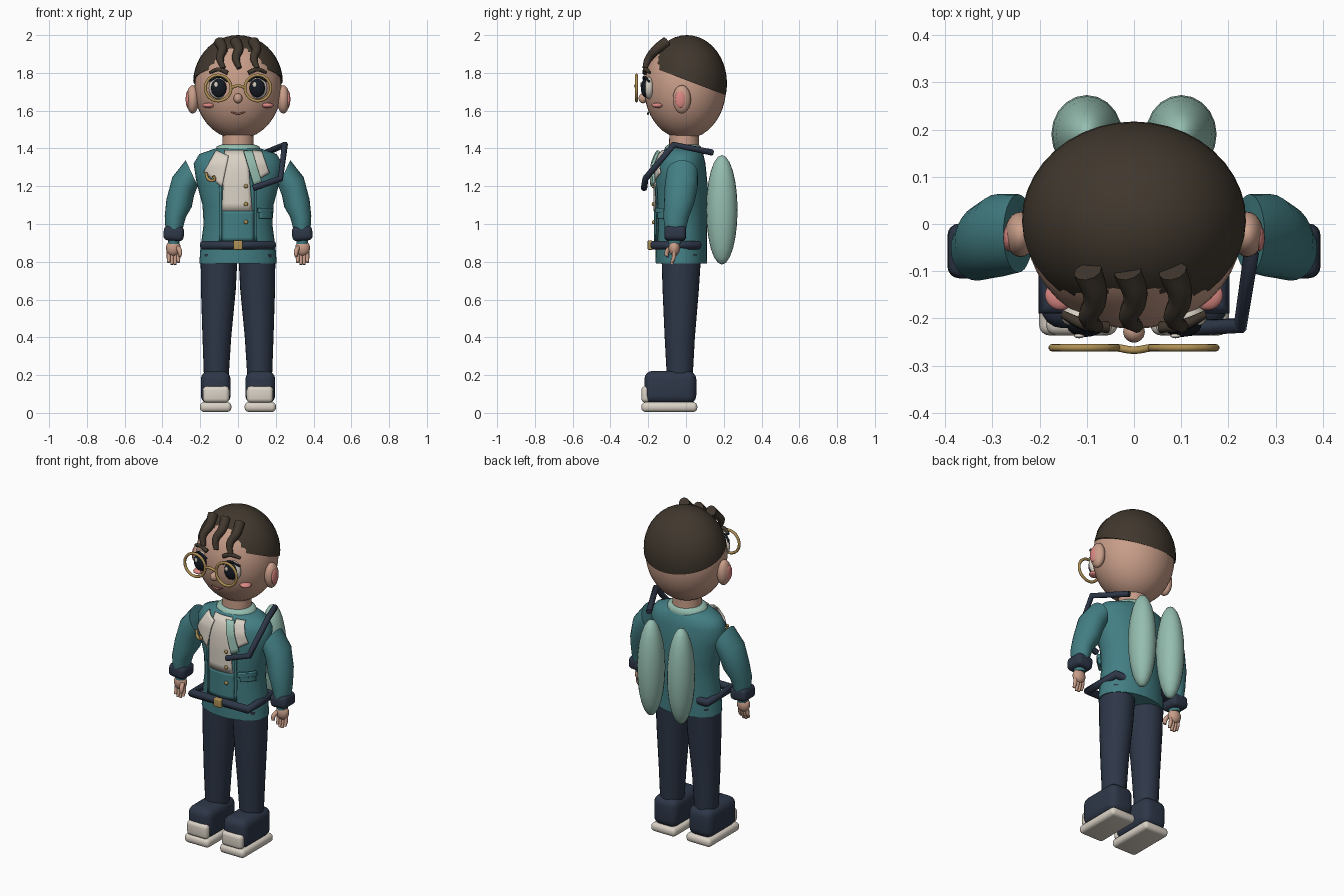
import bpy, bmesh
from math import sin, cos, pi, radians, sqrt
from mathutils import Vector

cube = bpy.data.objects.get("Cube")
if cube:
    bpy.data.objects.remove(cube)


def material(name, rgb):
    m = bpy.data.materials.new(name)
    m.use_nodes = True
    m.diffuse_color = (*rgb, 1)
    m.node_tree.nodes["Principled BSDF"].inputs["Base Color"].default_value = (*rgb, 1)
    return m


SKIN = material("skin", (.58, .34, .25))
TEAL = material("teal_cloth", (.055, .21, .23))
NAVY = material("navy_cloth", (.027, .038, .065))
HAIR = material("dark_brown_hair", (.052, .039, .027))
MINT = material("mint", (.30, .51, .43))
CREAM = material("cream", (.70, .64, .56))
GOLD = material("gold", (.43, .28, .09))
PINK = material("pink", (.72, .25, .23))
BLACK = material("eye_black", (.008, .011, .017))
LIPS = material("lips", (.48, .18, .15))


def finish(bm, name, mat, angle=50):
    bmesh.ops.recalc_face_normals(bm, faces=bm.faces)
    me = bpy.data.meshes.new(name)
    bm.to_mesh(me)
    bm.free()
    me.materials.append(mat)
    ob = bpy.data.objects.new(name, me)
    bpy.context.collection.objects.link(ob)
    bpy.ops.object.select_all(action='DESELECT')
    ob.select_set(True)
    bpy.context.view_layer.objects.active = ob
    bpy.ops.object.shade_smooth_by_angle(angle=radians(angle))
    return ob


def ball(name, mat, loc, size, rot=(0, 0, 0), seg=24, cut=None):
    bm = bmesh.new()
    bmesh.ops.create_uvsphere(bm, u_segments=seg, v_segments=seg // 2 + 2, radius=1)
    bmesh.ops.scale(bm, vec=size, verts=bm.verts)
    if cut:  # keep only the part above a plane
        geom = bm.verts[:] + bm.edges[:] + bm.faces[:]
        res = bmesh.ops.bisect_plane(bm, geom=geom, plane_co=cut[0], plane_no=cut[1], clear_inner=True)
        rim = [e for e in res["geom_cut"] if isinstance(e, bmesh.types.BMEdge)]
        bmesh.ops.edgeloop_fill(bm, edges=rim)
    ob = finish(bm, name, mat)
    ob.location, ob.rotation_euler = loc, rot
    return ob


def box(name, mat, loc, size, bevel=.01, rot=(0, 0, 0)):
    bm = bmesh.new()
    bmesh.ops.create_cube(bm, size=1)
    bmesh.ops.scale(bm, vec=size, verts=bm.verts)
    bmesh.ops.bevel(bm, geom=bm.edges[:], offset=bevel, segments=4, profile=.5, affect='EDGES')
    ob = finish(bm, name, mat)
    ob.location, ob.rotation_euler = loc, rot
    return ob


def loft(name, mat, rings, side=1, n=28):
    """Skin elliptical rings: (x, y, z, half width, half depth, tilt degrees)."""
    bm = bmesh.new()
    loops = []
    for x, y, z, rx, ry, tilt in rings:
        a = radians(tilt)
        loops.append([bm.verts.new((side * (x + cos(t) * rx * cos(a)), y + sin(t) * ry,
                                    z + cos(t) * rx * sin(a)))
                      for t in (2 * pi * i / n for i in range(n))])
    for lo, hi in zip(loops, loops[1:]):
        for i in range(n):
            j = (i + 1) % n
            bm.faces.new((lo[i], lo[j], hi[j], hi[i]))
    bm.faces.new(loops[0])
    bm.faces.new(loops[-1])
    return finish(bm, name, mat)


def tube(name, mat, pts, r, radii=None, cyclic=False, poly=False, res=3):
    cu = bpy.data.curves.new(name, 'CURVE')
    cu.dimensions, cu.bevel_depth, cu.bevel_resolution = '3D', r, res
    cu.use_fill_caps = True
    sp = cu.splines.new('POLY' if poly else 'BEZIER')
    store = sp.points if poly else sp.bezier_points
    store.add(len(pts) - 1)
    for i, (p, co) in enumerate(zip(store, pts)):
        p.co = (*co, 1) if poly else co
        p.radius = radii[i] if radii else 1
        if not poly:
            p.handle_left_type = p.handle_right_type = 'AUTO'
    sp.use_cyclic_u = cyclic
    cu.materials.append(mat)
    ob = bpy.data.objects.new(name, cu)
    bpy.context.collection.objects.link(ob)
    return ob


# Jacket body
TORSO = [(0, -.025, .79, .205, .135, 0), (0, -.025, .86, .20, .137, 0), (0, -.025, 1.0, .182, .137, 0),
         (0, -.025, 1.1, .188, .138, 0), (0, -.025, 1.22, .22, .138, 0), (0, -.025, 1.32, .235, .128, 0),
         (0, -.02, 1.37, .205, .112, 0), (0, -.02, 1.40, .12, .092, 0)]
loft("jacket", TEAL, TORSO)


def chest(x, z):
    """Front depth of the jacket at x, z."""
    for a, b in zip(TORSO, TORSO[1:]):
        if z <= b[2] or b is TORSO[-1]:
            f = min(1, max(0, (z - a[2]) / (b[2] - a[2])))
            y, rx, ry = (a[k] + f * (b[k] - a[k]) for k in (1, 3, 4))
            return y - ry * sqrt(max(0, 1 - (x / rx) ** 2))


def patch(name, mat, corners, lift, thick=.008, n=8):
    """Four-cornered cloth panel draped on the chest."""
    a, b, c, d = (Vector(p) for p in corners)
    bm = bmesh.new()
    grid = []
    for i in range(n + 1):
        row = []
        for j in range(n + 1):
            p = a.lerp(b, j / n).lerp(d.lerp(c, j / n), i / n)
            row.append(bm.verts.new((p.x, chest(p.x, p.y) - lift, p.y)))
        grid.append(row)
    for i in range(n):
        for j in range(n):
            bm.faces.new((grid[i][j], grid[i][j + 1], grid[i + 1][j + 1], grid[i + 1][j]))
    ob = finish(bm, name, mat)
    mod = ob.modifiers.new("thickness", 'SOLIDIFY')
    mod.thickness, mod.offset = thick, 0
    return ob


# Shirt, lapels, scarf end and jacket details
patch("shirt_front", CREAM, [(-.085, 1.07), (.075, 1.07), (.05, 1.39), (-.07, 1.39)], .006)
patch("lapel_right", CREAM, [(-.18, 1.275), (-.085, 1.195), (-.05, 1.36), (-.115, 1.39)], .022)
patch("lapel_left", CREAM, [(.10, 1.23), (.165, 1.27), (.125, 1.385), (.075, 1.39)], .018)
patch("scarf_end", MINT, [(.085, 1.20), (.125, 1.22), (.075, 1.385), (.03, 1.385)], .03, .014)
for x in (-.092, .092):
    patch("jacket_edge", TEAL, [(x - .007, .91), (x + .007, .91), (x + .007, 1.2), (x - .007, 1.2)], .009)
patch("waistcoat", TEAL, [(-.085, .91), (.085, .91), (.085, 1.072), (-.085, 1.072)], .004)
patch("pocket", TEAL, [(.115, 1.03), (.175, 1.03), (.175, 1.065), (.115, 1.065)], .014, .016)
patch("pocket_flap", TEAL, [(.108, 1.06), (.18, 1.06), (.18, 1.085), (.108, 1.085)], .02, .018)
for z in (1.01, 1.105, 1.2):
    ball("button", GOLD, (.042, chest(.042, z) - .014, z), (.011, .008, .011), seg=16)
tube("brooch", GOLD, [(-.17, -.155, 1.27), (-.155, -.165, 1.235), (-.125, -.175, 1.235), (-.13, -.178, 1.255)], .008)

# Belt
tube("belt", NAVY, [(-.185, -.172, .888), (.185, -.172, .888), (.185, .065, .888), (-.185, .065, .888)],
     .024, cyclic=True, poly=True)
box("buckle", GOLD, (0, -.19, .888), (.05, .026, .05), .006)

# Neck and scarf collar
loft("neck", SKIN, [(0, -.01, 1.36, .085, .08, 0), (0, -.01, 1.50, .08, .078, 0)])
loft("collar", MINT, [(0, -.015, 1.375, .12, .098, 0), (0, -.015, 1.39, .122, .1, 0),
                      (0, -.015, 1.41, .112, .094, 0), (0, -.015, 1.42, .09, .08, 0)])

# Shoulder strap
tube("shoulder_strap", NAVY, [(.08, -.222, 1.19), (.225, -.215, 1.24), (.248, -.065, 1.42), (.15, .14, 1.378)],
     .017, poly=True, res=2)

# Head and hair cap
ball("head", SKIN, (0, -.005, 1.72), (.23, .217, .27), seg=40)
ball("hair_cap", HAIR, (0, .005, 1.745), (.238, .212, .255), seg=40, cut=((0, 0, .015), (0, .38, 1)))
for x in (-.09, -.005, .09):
    tube("hair_lock", HAIR, [(x - .008, -.10, 1.965), (x + .008, -.155, 1.925), (x - .006, -.198, 1.875),
                             (x + .012, -.218, 1.825)], .03, [1, .85, .7, .45])

# Face centre
ball("nose", SKIN, (0, -.228, 1.665), (.023, .023, .026))
tube("mouth", LIPS, [(-.036, -.199, 1.592), (0, -.201, 1.583), (.036, -.199, 1.592)], .006, [.5, 1, .5])
tube("glasses_bridge", GOLD, [(-.035, -.262, 1.722), (0, -.267, 1.732), (.035, -.262, 1.722)], .008)

for s in (-1, 1):
    # Ears, eyes, brows, cheeks and glasses
    ball("ear", SKIN, (s * .24, -.022, 1.66), (.034, .048, .075))
    ball("inner_ear", PINK, (s * .266, -.03, 1.66), (.011, .028, .045))
    ball("eye_white", CREAM, (s * .105, -.196, 1.72), (.05, .028, .058))
    ball("iris", BLACK, (s * .102, -.213, 1.72), (.041, .026, .05))
    ball("eye_glint", CREAM, (s * .102 - .014, -.237, 1.738), (.011, .005, .014), seg=16)
    tube("upper_lash", BLACK, [(s * .055, -.222, 1.755), (s * .1, -.222, 1.78), (s * .15, -.195, 1.755)], .006)
    tube("eyebrow", HAIR, [(s * .055, -.219, 1.80), (s * .10, -.214, 1.818), (s * .15, -.192, 1.802)],
         .012, [1, 1, .7])
    ball("cheek", PINK, (s * .157, -.152, 1.628), (.032, .03, .014), (0, 0, s * .5))
    ring = [(s * .105 + .068 * cos(t), -.262, 1.72 + .068 * sin(t)) for t in (i * pi / 6 for i in range(12))]
    tube("glasses_rim", GOLD, ring, .008, cyclic=True)

    # Sleeve and cuff
    loft("sleeve", TEAL, [(.245, -.02, 1.27, .075, .083, 65), (.29, -.025, 1.20, .075, .088, 40),
                          (.312, -.036, 1.11, .07, .08, 17), (.332, -.052, 1.04, .056, .068, 3),
                          (.338, -.057, .97, .046, .056, -6)], s)
    box("cuff", NAVY, (s * .34, -.057, .95), (.108, .116, .078), .025, (0, -s * .08, 0))
    loft("wrist", TEAL, [(.34, -.06, .895, .03, .033, 0), (.34, -.06, .93, .034, .036, 0)], s)

    # Hand
    ball("palm", SKIN, (s * .342, -.062, .873), (.039, .03, .043))
    for k in range(4):
        x = .316 + k * .017
        tip = .785 if k in (1, 2) else .797
        tube("finger", SKIN, [(s * x, -.062, .86), (s * x, -.066, .82), (s * x, -.076, tip)], .0105, [1, 1, .75])
    tube("thumb", SKIN, [(s * .318, -.078, .875), (s * .308, -.1, .855), (s * .308, -.104, .83)], .013, [1, 1, .75])

    # Trouser leg
    loft("trouser_leg", NAVY, [(.115, -.033, .18, .065, .068, 0), (.112, -.033, .4, .076, .08, 0),
                               (.104, -.028, .65, .092, .096, 0), (.1, -.025, .84, .098, .105, 0)], s)

    # Shoe
    box("shoe", NAVY, (s * .118, -.083, .135), (.158, .275, .175), .045)
    box("sole", CREAM, (s * .118, -.088, .031), (.166, .296, .052), .022)
    box("toe_cap", CREAM, (s * .116, -.213, .098), (.14, .046, .088), .022)

    # Back pods
    ball("back_pod", MINT, (s * .1, .19, 1.075), (.075, .083, .29), seg=20)
